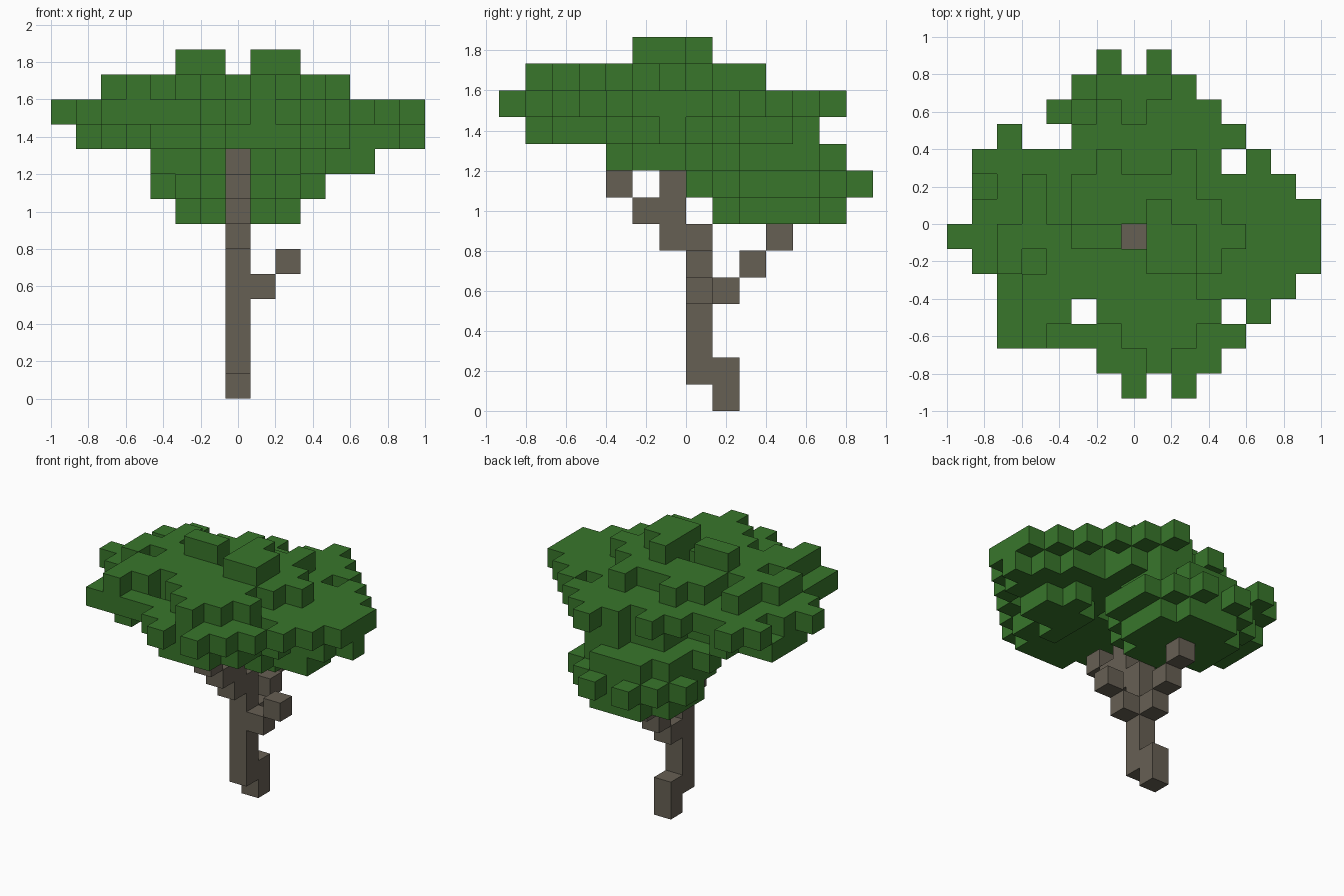
import bpy
import bmesh
from mathutils import Vector

cube = bpy.data.objects.get("Cube")
if cube:
    bpy.data.objects.remove(cube, do_unlink=True)

UNIT = 2 / 15          # edge of one block
HALF_WIDTH = 7         # blocks left and right of the middle column


def material(name, colour):
    mat = bpy.data.materials.new(name)
    mat.use_nodes = True
    mat.diffuse_color = (*colour, 1)
    mat.node_tree.nodes["Principled BSDF"].inputs["Base Color"].default_value = (*colour, 1)
    return mat


def layer_cells(level, back_row, plan):
    """Blocks of one level, drawn as a plan with the back row first."""
    return {(col - HALF_WIDTH, back_row - row, level)
            for row, line in enumerate(plan.split())
            for col, mark in enumerate(line) if mark == "#"}


def build_blocks(name, cells, solid, mat):
    """Make one mesh from the exposed faces of the blocks."""
    bm = bmesh.new()
    for cell in sorted(cells):
        centre = Vector(cell) + Vector((0, 0.5, 0.5))
        for axis in range(3):
            for sign in (-1, 1):
                normal = Vector((0, 0, 0))
                normal[axis] = sign
                if tuple(int(a + b) for a, b in zip(cell, normal)) in solid:
                    continue
                u, v = Vector((0, 0, 0)), Vector((0, 0, 0))
                u[(axis + 1) % 3] = 0.5
                v[(axis + 2) % 3] = 0.5 * sign
                mid = centre + normal / 2
                corners = (mid - u - v, mid + u - v, mid + u + v, mid - u + v)
                bm.faces.new([bm.verts.new(p * UNIT) for p in corners])
    bmesh.ops.remove_doubles(bm, verts=bm.verts[:], dist=UNIT / 100)
    mesh = bpy.data.meshes.new(name)
    bm.to_mesh(mesh)
    bm.free()
    mesh.materials.append(mat)
    obj = bpy.data.objects.new(name, mesh)
    bpy.context.collection.objects.link(obj)


# Trunk: stepped foot, upright stem, then a lean to the front
trunk = {(0, 1, z) for z in range(2)}
trunk |= {(0, 0, z) for z in range(1, 7)}
trunk |= {(0, -1, z) for z in range(6, 11)}

# Branches stepping up to the front, the left and the back
front_branch = {(0, -2, 7), (0, -3, 8)}
left_branch = {(1, 0, 4), (2, 0, 5)}
back_branch = {(0, step, step + 3) for step in range(1, 4)}

# Low bough of leaves at the back
low_leaves = layer_cells(7, 5, """
......###
.....#####
.....#####
.....#####
......###
""") | layer_cells(8, 6, """
......#.#
.....#####
....#######
.....######
.....######
.....#####
......#.#
""") | layer_cells(9, 5, """
......###
.....#####
.....#####
....######
......###
""")

# Main crown, from its underside to the tufts on top
crown = layer_cells(9, 0, """
...........#
..........###
..........###
..........#
""") | layer_cells(10, 4, """
........##
......#####
...#..#####
.############
.######..#####
.######..######
..############
...#########
...#..#####
......#####
.......###
""") | layer_cells(11, 5, """
.........#
......#.###
..#..#######
.##########.#
..############
.##############
#######.#######
.##############
..############
..###.#####.#
..##########
......#####
.......#.#
""") | layer_cells(12, 2, """
......#..#
...#.#####
...#.######
..#####.####
..#.#######
...#######
...##.#####
...#...###
........#
""") | layer_cells(13, 0, """
........#
.....##.##
........##
""")

leaf_green = material("leaf_green", (0.040, 0.182, 0.024))
bark_brown = material("bark_brown", (0.134, 0.116, 0.088))

wood = trunk | front_branch | left_branch | back_branch
solid = wood | low_leaves | crown
for name, cells, mat in (
        ("trunk", trunk, bark_brown),
        ("front_branch", front_branch, bark_brown),
        ("left_branch", left_branch, bark_brown),
        ("back_branch", back_branch, bark_brown),
        ("low_leaves", low_leaves - wood, leaf_green),
        ("crown_leaves", crown - wood, leaf_green)):
    build_blocks(name, cells, solid, mat)
